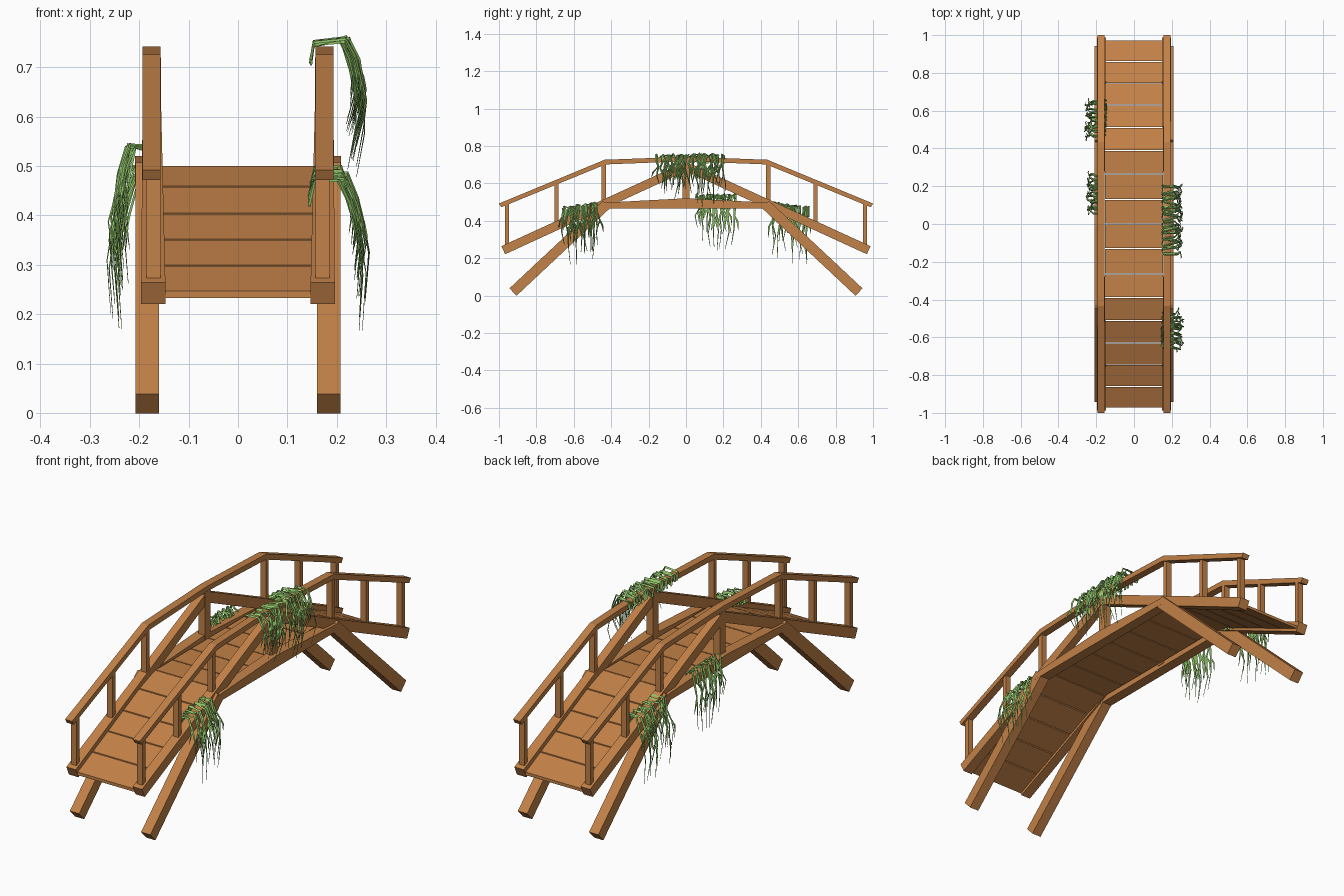
import bpy, bmesh, math, random
from mathutils import Vector

if "Cube" in bpy.data.objects:
    bpy.data.objects.remove(bpy.data.objects["Cube"])

random.seed(7)


def material(name, rgb):
    m = bpy.data.materials.new(name)
    m.diffuse_color = (*rgb, 1)
    m.use_nodes = True
    m.node_tree.nodes["Principled BSDF"].inputs["Base Color"].default_value = m.diffuse_color
    return m


WOOD = material("warm wood", (0.54, 0.22, 0.065))
LEAF = material("leaf green", (0.27, 0.53, 0.135))


def finish(bm, name, mat):
    bmesh.ops.recalc_face_normals(bm, faces=bm.faces[:])
    me = bpy.data.meshes.new(name)
    bm.to_mesh(me)
    bm.free()
    me.materials.append(mat)
    ob = bpy.data.objects.new(name, me)
    bpy.context.collection.objects.link(ob)
    return ob


def prism(name, profile, x0, x1, mirror="X", taper=0.0):
    """Extrude a (y, z) outline from x0 to x1, mirrored on the named axes.
    taper narrows the vertices lying on y = 0."""
    bm = bmesh.new()
    f = bm.faces.new([bm.verts.new((x0, y, z)) for y, z in profile])
    ext = bmesh.ops.extrude_face_region(bm, geom=[f])
    moved = [v for v in ext["geom"] if isinstance(v, bmesh.types.BMVert)]
    bmesh.ops.translate(bm, verts=moved, vec=(x1 - x0, 0, 0))
    if taper:
        for v in bm.verts:
            if abs(v.co.y) < 1e-6:
                v.co.x += taper if abs(v.co.x - x0) < 1e-6 else -taper * 0.3
    ob = finish(bm, name, WOOD)
    if mirror:
        mod = ob.modifiers.new("mirror", "MIRROR")
        mod.use_axis = ("X" in mirror, "Y" in mirror, False)
        mod.use_mirror_merge = False
    return ob


def bar(p, q, w):
    """Outline of a straight bar of width w from p to q."""
    p, q = Vector(p), Vector(q)
    d = (q - p).normalized()
    n = Vector((-d.y, d.x)) * w / 2
    return [p - n, q - n, q + n, p + n]


# Long sloping stringers that rise past the deck and meet at the apex
prism("stringer", [(-0.967, 0.221), (0, 0.665), (0, 0.716), (-0.987, 0.264)],
      0.147, 0.196, "XY", taper=0.011)

# Angled support legs
prism("support_leg", bar((-0.925, 0.0187), (-0.425, 0.487), 0.0545), 0.16, 0.208, "XY")

# Middle beams under the flat deck
prism("middle_beam", [(-0.45, 0.465), (0.45, 0.465), (0.45, 0.496), (0, 0.52), (-0.45, 0.496)],
      0.159, 0.2085)

# Handrails following the arch
top = [(-1.0, 0.492), (-0.435, 0.726), (0, 0.742), (0.435, 0.726), (1.0, 0.492)]
low = [(0.988, 0.472), (0.43, 0.701), (0, 0.718), (-0.43, 0.701), (-0.988, 0.472)]
prism("handrail", top + low, 0.157, 0.193)

# Railing posts: y, bottom, top, width
for i, (y, z0, z1, w) in enumerate([(-0.957, 0.25, 0.495, 0.022),
                                    (-0.692, 0.37, 0.605, 0.022),
                                    (-0.44, 0.48, 0.71, 0.022)]):
    prism(f"railing_post_{i + 1}", bar((y, z0), (y, z1), w), 0.157, 0.185, "XY")
prism("centre_post", bar((0, 0.48), (0, 0.72), 0.04), 0.156, 0.19)


# Deck planks on both ramps and across the middle
def deck(y):
    return min(0.246 + 0.457 * (0.975 - abs(y)), 0.5)


edges = [0, 0.13, 0.265, 0.39, 0.51, 0.63, 0.745, 0.86, 0.975]
for i in range(8):
    a, b = edges[i] + 0.0025, edges[i + 1] - 0.0025
    za, zb = deck(a), deck(b)
    prism(f"deck_plank_{i + 1}", [(a, za - 0.014), (b, zb - 0.014), (b, zb), (a, za)],
          -0.153, 0.153, "Y")


# Hanging greenery: tapering strands with a raised outer ridge, draped over the wood
def strand(bm, pts, width, sx):
    rings = []
    n = len(pts)
    for i, p in enumerate(pts):
        d = (pts[min(i + 1, n - 1)] - pts[max(i - 1, 0)]).normalized()
        side = Vector((0, 1, 0))
        out = d.cross(side).normalized() * sx
        w = width * (1 - 0.8 * max(0, i - n // 2) / (n - 1 - n // 2))
        rings.append([bm.verts.new(p + v) for v in
                      (side * w / 2, -side * w / 2, out * w * 0.4)])
    for a, b in zip(rings, rings[1:]):
        for k in range(3):
            j = (k + 1) % 3
            bm.faces.new((a[k], a[j], b[j], b[k]))
    bm.faces.new(rings[0])
    bm.faces.new(rings[-1])


def vine(name, sx, y0, y1, count, path, slope=0.0):
    """path: (x, z) points from the inner end, over the top, to the lowest tip."""
    bm = bmesh.new()
    top_z = max(z for _, z in path)
    for s in range(count):
        t = (s + random.random()) / count
        y = y0 + (y1 - y0) * t
        length = random.uniform(0.5, 1.0)
        spread = random.uniform(-0.016, 0.008)
        pts = []
        for i, (x, z) in enumerate(path):
            if i > 2:
                z = top_z - (top_z - z) * length
            if i > 1:
                x += spread
            z += slope * (t - 0.5) - random.uniform(0, 0.012)
            yy = y + random.uniform(-0.014, 0.014)
            pts.append(Vector((sx * x, yy, z)))
        strand(bm, pts, random.uniform(0.010, 0.015), sx)
        # a side twig splitting off the hanging part
        a = pts[random.choice((3, 4))]
        dy = random.choice((-1, 1)) * random.uniform(0.012, 0.028)
        b = a + Vector((sx * 0.006, dy, -0.03))
        c = b + Vector((-sx * 0.004, dy * 0.3, -random.uniform(0.025, 0.06)))
        strand(bm, [a, b, c], 0.010, sx)
    finish(bm, name, LEAF)


vine("rail_vine", 1, -0.15, 0.21, 28,
     [(0.15, 0.715), (0.155, 0.752), (0.218, 0.760), (0.235, 0.70),
      (0.244, 0.64), (0.248, 0.57), (0.232, 0.475)])
lower = [(0.147, 0.44), (0.157, 0.49), (0.213, 0.488), (0.232, 0.42),
         (0.245, 0.36), (0.257, 0.29), (0.25, 0.175)]
vine("front_ramp_vine", 1, -0.655, -0.47, 16, lower, 0.03)
vine("back_ramp_vine", -1, 0.655, 0.46, 16, lower, 0.03)
vine("middle_beam_vine", -1, 0.05, 0.25, 16,
     [(0.182, 0.52), (0.192, 0.542), (0.217, 0.546), (0.232, 0.47),
      (0.238, 0.42), (0.241, 0.35), (0.234, 0.25)])
